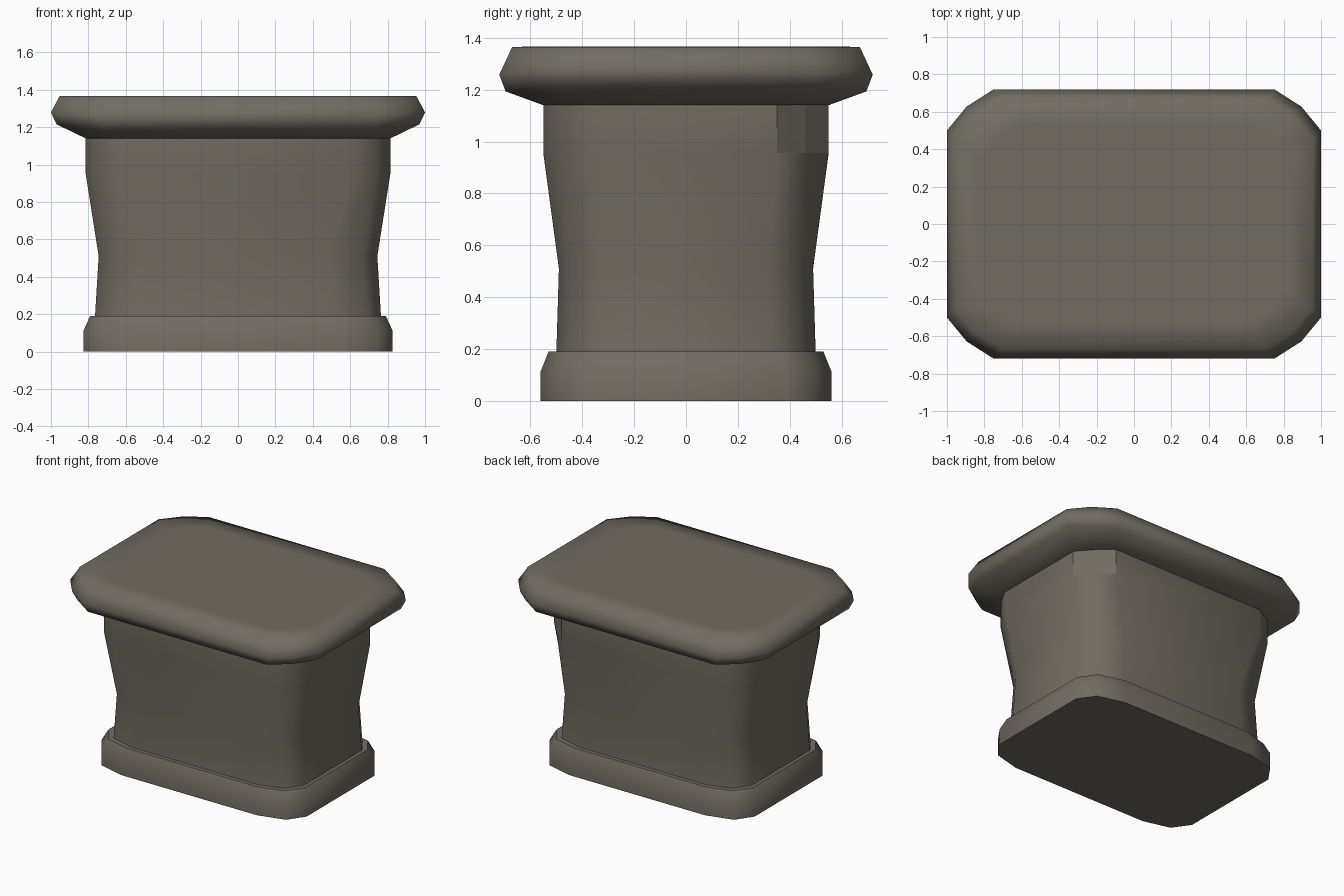
import bpy, bmesh, math

cube = bpy.data.objects.get("Cube")
if cube:
    bpy.data.objects.remove(cube, do_unlink=True)

stone = bpy.data.materials.new("warm grey stone")
stone.use_nodes = True
colour = (0.165, 0.15, 0.122, 1)
stone.diffuse_color = colour
stone.node_tree.nodes["Principled BSDF"].inputs["Base Color"].default_value = colour

CORNERS = [(1, 1), (-1, 1), (-1, -1), (1, -1)]


def ring(bm, hx, hy, zx, zy, cx, cy, bulge):
    """Rectangle with two-step corners; zx and zy are the heights of its x and y sides."""
    verts = []
    mx, my = cx * (0.5 - bulge), cy * (0.5 - bulge)
    for sx, sy in CORNERS:
        pts = [(hx, hy - cy, zx), (hx - mx, hy - my, (zx + zy) / 2), (hx - cx, hy, zy)]
        if sx * sy < 0:
            pts.reverse()
        verts += [bm.verts.new((sx * x, sy * y, z)) for x, y, z in pts]
    return verts


def build(name, rows, angle):
    """Skin a stack of rings and close both ends."""
    bm = bmesh.new()
    rings = [ring(bm, *row) for row in rows]
    for low, high in zip(rings, rings[1:]):
        n = len(low)
        for i in range(n):
            j = (i + 1) % n
            bm.faces.new((low[i], low[j], high[j], high[i]))
    bm.faces.new(rings[0][::-1])
    bm.faces.new(rings[-1])
    bmesh.ops.recalc_face_normals(bm, faces=bm.faces)
    mesh = bpy.data.meshes.new(name)
    bm.to_mesh(mesh)
    bm.free()
    mesh.materials.append(stone)
    obj = bpy.data.objects.new(name, mesh)
    bpy.context.collection.objects.link(obj)
    bpy.ops.object.select_all(action="DESELECT")
    obj.select_set(True)
    bpy.context.view_layer.objects.active = obj
    bpy.ops.object.shade_smooth_by_angle(angle=math.radians(angle))
    return obj


# Plinth with a sloping upper edge
build("base", [
    (0.825, 0.56, 0, 0, 0.28, 0.17, 0.2),
    (0.825, 0.56, 0.115, 0.115, 0.28, 0.17, 0.2),
    (0.79, 0.53, 0.19, 0.19, 0.27, 0.17, 0.2),
], 50)

# Waisted body
body = build("body", [
    (0.765, 0.50, 0.18, 0.18, 0.26, 0.17, 0.2),
    (0.745, 0.49, 0.51, 0.51, 0.26, 0.17, 0.2),
    (0.815, 0.55, 0.955, 0.955, 0.2, 0.2, 0.14),
    (0.815, 0.55, 1.15, 1.15, 0.2, 0.2, 0.14),
], 50)

# Flat patch on the upper back corner of the body
for v in body.data.vertices:
    x, y, z = v.co
    if z > 0.9 and 0.62 < x < 0.81 and 0.36 < y < 0.545:
        v.co.x, v.co.y = 0.72, 0.46
for p in body.data.polygons:
    if p.center.z > 1 and p.center.x > 0.6 and p.center.y > 0.38 and abs(p.normal.z) < 0.5:
        p.use_smooth = False

# Overhanging cap with a rounded rim and flat top
build("cap", [
    (0.815, 0.55, 1.14, 1.14, 0.2, 0.2, 0.14),
    (0.97, 0.695, 1.215, 1.193, 0.25, 0.21, 0.08),
    (1.0, 0.72, 1.278, 1.257, 0.25, 0.22, 0.08),
    (0.955, 0.67, 1.365, 1.365, 0.25, 0.22, 0.08),
    (0.82, 0.53, 1.366, 1.366, 0.2, 0.18, 0.08),
], 80)
